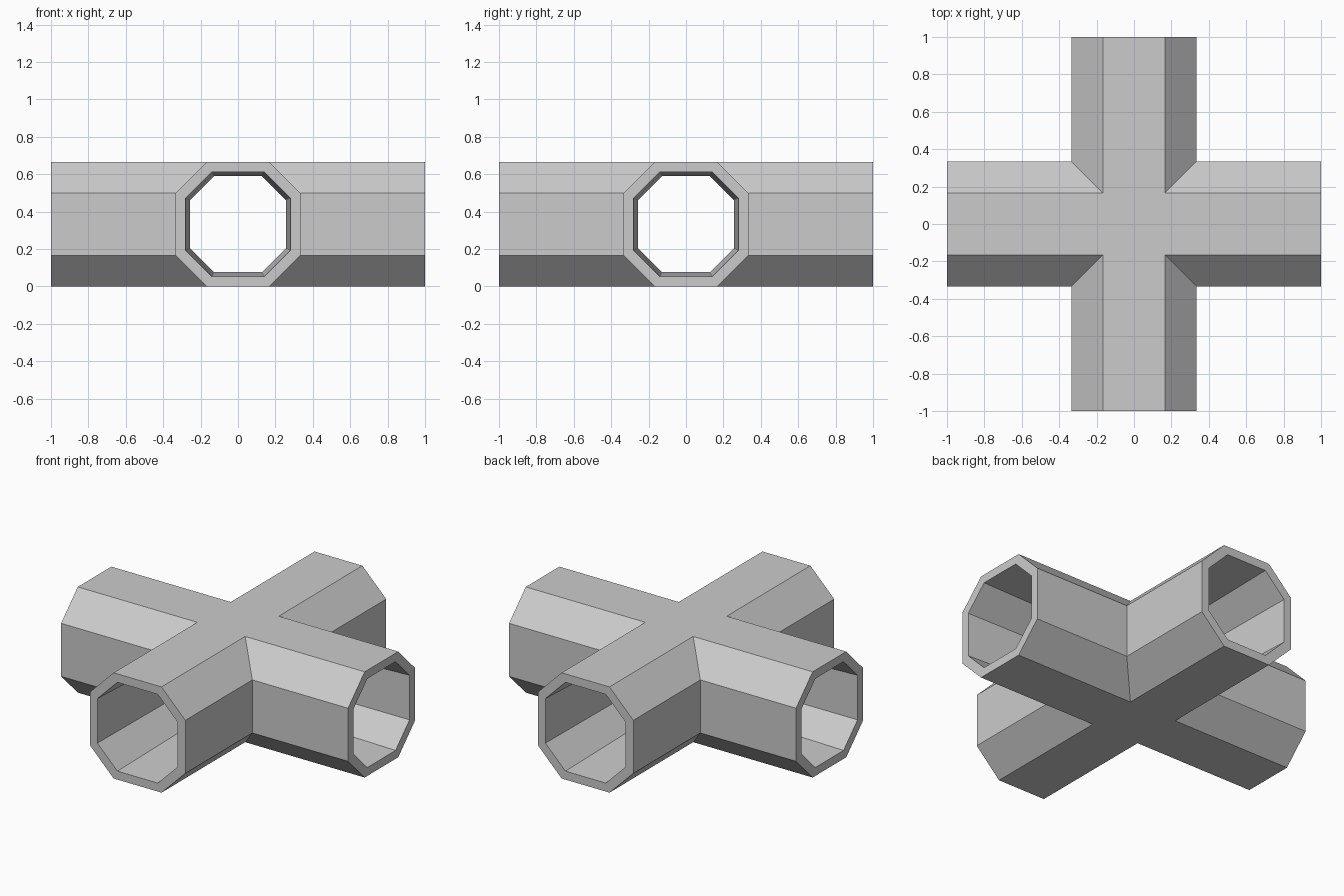
import bpy, bmesh
from mathutils import Matrix, Vector
from math import pi

if "Cube" in bpy.data.objects:
    bpy.data.objects.remove(bpy.data.objects["Cube"])

R, H = 0.333, 0.167          # outer half-width and half-flat of the octagon
OCT = [(H, R), (R, H), (R, -H), (H, -R), (-H, -R), (-R, -H), (-R, H), (-H, R)]
END_INNER, MID_INNER = 0.84, 0.77   # bore scale at the mouth and at the junction

bm = bmesh.new()


def ring(scale, rot, mouth):
    """Octagon ring at the pipe mouth, or mitred at the junction."""
    out = []
    for u, w in OCT:
        u, w = u * scale, w * scale
        p = rot @ Vector((u, -1.0 if mouth else -abs(u), w))
        out.append(bm.verts.new((p.x, p.y, p.z + R)))
    return out


def bridge(a, b):
    for i in range(8):
        j = (i + 1) % 8
        bm.faces.new((a[i], a[j], b[j], b[i]))


# Four hollow arms: outer wall, mouth rim, tapered bore
for k in range(4):
    rot = Matrix.Rotation(k * pi / 2, 3, 'Z')
    rings = [ring(1, rot, False), ring(1, rot, True),
             ring(END_INNER, rot, True), ring(MID_INNER, rot, False)]
    for a, b in zip(rings, rings[1:]):
        bridge(a, b)

# Centre squares, above and below, outside and inside
for s in (1, MID_INNER):
    for side in (-1, 1):
        h = H * s
        bm.faces.new([bm.verts.new((x, y, R + side * R * s))
                      for x, y in ((-h, -h), (h, -h), (h, h), (-h, h))])

bmesh.ops.remove_doubles(bm, verts=bm.verts, dist=0.0005)
bmesh.ops.recalc_face_normals(bm, faces=bm.faces)

mesh = bpy.data.meshes.new("pipe_cross")
bm.to_mesh(mesh)
bm.free()
obj = bpy.data.objects.new("pipe_cross", mesh)
bpy.context.collection.objects.link(obj)
